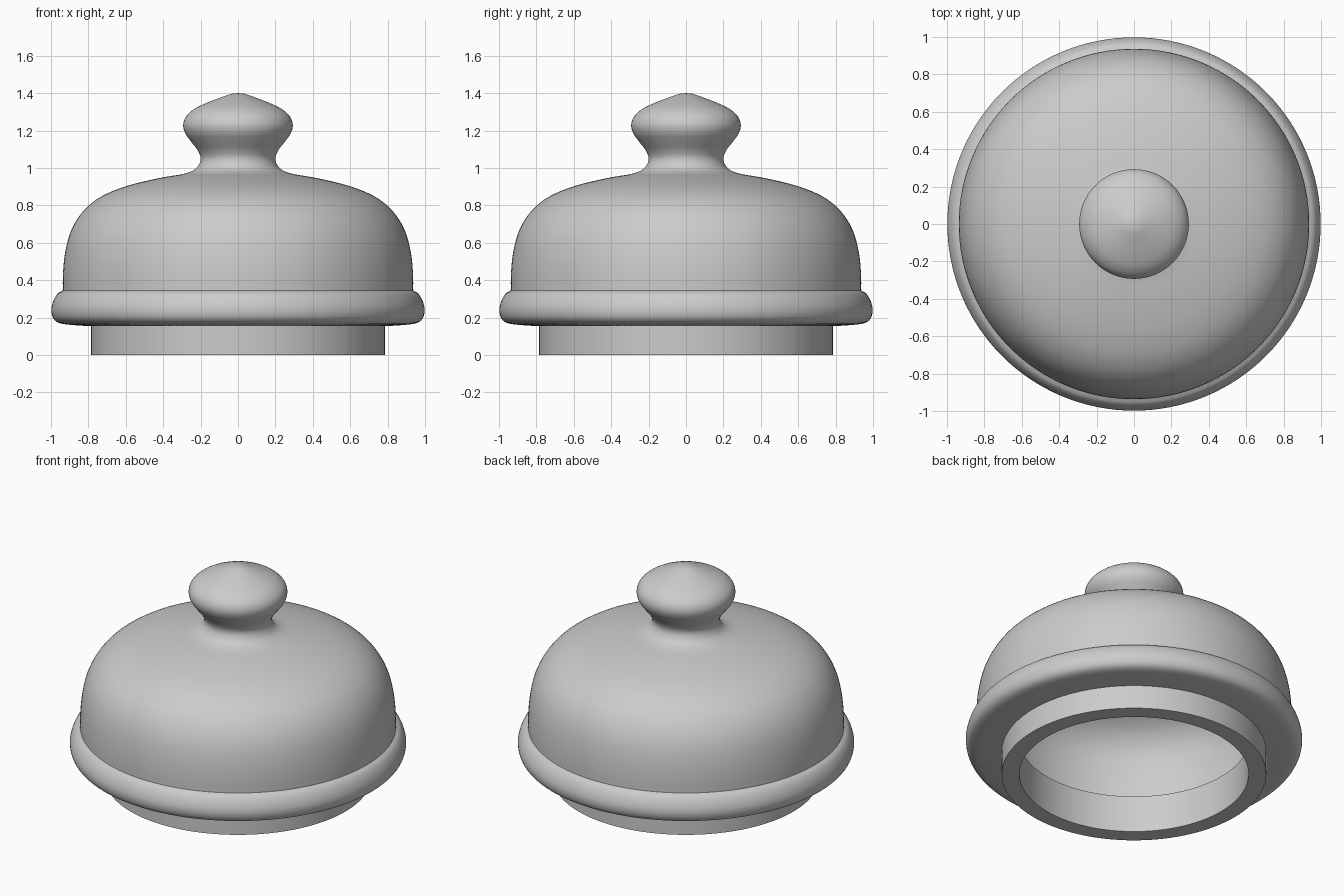
import bpy
import bmesh
import math
from mathutils import Vector

SEGMENTS = 128

if "Cube" in bpy.data.objects:
    bpy.data.objects.remove(bpy.data.objects["Cube"], do_unlink=True)

grey = bpy.data.materials.new("plain grey")
grey.use_nodes = True
colour = (0.6, 0.6, 0.6, 1)
grey.diffuse_color = colour
grey.node_tree.nodes["Principled BSDF"].inputs["Base Color"].default_value = colour


def smooth_curve(points, steps=4):
    """Catmull-Rom curve through (radius, height) points."""
    p = [Vector(q) for q in points]
    p = [2 * p[0] - p[1]] + p + [2 * p[-1] - p[-2]]
    out = []
    for a, b, c, d in zip(p, p[1:], p[2:], p[3:]):
        for i in range(steps):
            t = i / steps
            out.append(0.5 * (2 * b + (c - a) * t + (2 * a - 5 * b + 4 * c - d) * t**2
                              + (3 * b - a - 3 * c + d) * t**3))
    return out + [p[-2]]


def lathe(name, profile):
    """Revolve a profile around z; a zero radius becomes a single pole."""
    bm = bmesh.new()
    rings = []
    for r, z in profile:
        if r < 1e-5:
            rings.append([bm.verts.new((0, 0, z))] * SEGMENTS)
        else:
            angles = [math.tau * k / SEGMENTS for k in range(SEGMENTS)]
            rings.append([bm.verts.new((r * math.cos(a), r * math.sin(a), z)) for a in angles])
    for top, low in zip(rings, rings[1:]):
        for k in range(SEGMENTS):
            n = (k + 1) % SEGMENTS
            corners = dict.fromkeys((top[k], low[k], low[n], top[n]))
            bm.faces.new(list(corners))
    mesh = bpy.data.meshes.new(name)
    bm.to_mesh(mesh)
    bm.free()
    mesh.materials.append(grey)
    obj = bpy.data.objects.new(name, mesh)
    bpy.context.collection.objects.link(obj)
    bpy.ops.object.select_all(action="DESELECT")
    obj.select_set(True)
    bpy.context.view_layer.objects.active = obj
    bpy.ops.object.shade_smooth_by_angle(angle=math.radians(35))
    return obj


# Knob flowing through its neck into the domed lid
lathe("knob_and_dome", smooth_curve([
    (0, 1.4), (0.04, 1.395), (0.1, 1.374), (0.17, 1.347), (0.235, 1.315), (0.278, 1.275),
    (0.293, 1.23), (0.282, 1.185), (0.25, 1.14), (0.216, 1.095), (0.2, 1.055), (0.208, 1.02),
    (0.235, 0.99), (0.29, 0.969), (0.4, 0.95), (0.52, 0.924), (0.63, 0.892), (0.73, 0.848),
    (0.81, 0.788), (0.867, 0.715), (0.905, 0.63), (0.927, 0.53), (0.936, 0.43), (0.937, 0.345)]))

# Rolled rim around the base of the dome
lathe("rolled_rim", smooth_curve([
    (0.937, 0.345), (0.965, 0.327), (0.988, 0.287), (0.998, 0.24), (0.987, 0.195),
    (0.953, 0.17), (0.88, 0.16), (0.785, 0.154)]))

# Seating collar with its ledge inside the lid
lathe("seating_collar", [
    (0.785, 0.154), (0.785, 0), (0.68, 0), (0.68, 0.24), (0.835, 0.25)])

# Hollow inside of the dome
lathe("dome_inside", smooth_curve([
    (0.835, 0.25), (0.835, 0.43), (0.825, 0.53), (0.805, 0.61), (0.77, 0.675),
    (0.72, 0.73), (0.65, 0.777), (0.56, 0.814), (0.4, 0.85), (0.2, 0.87), (0, 0.875)]))
